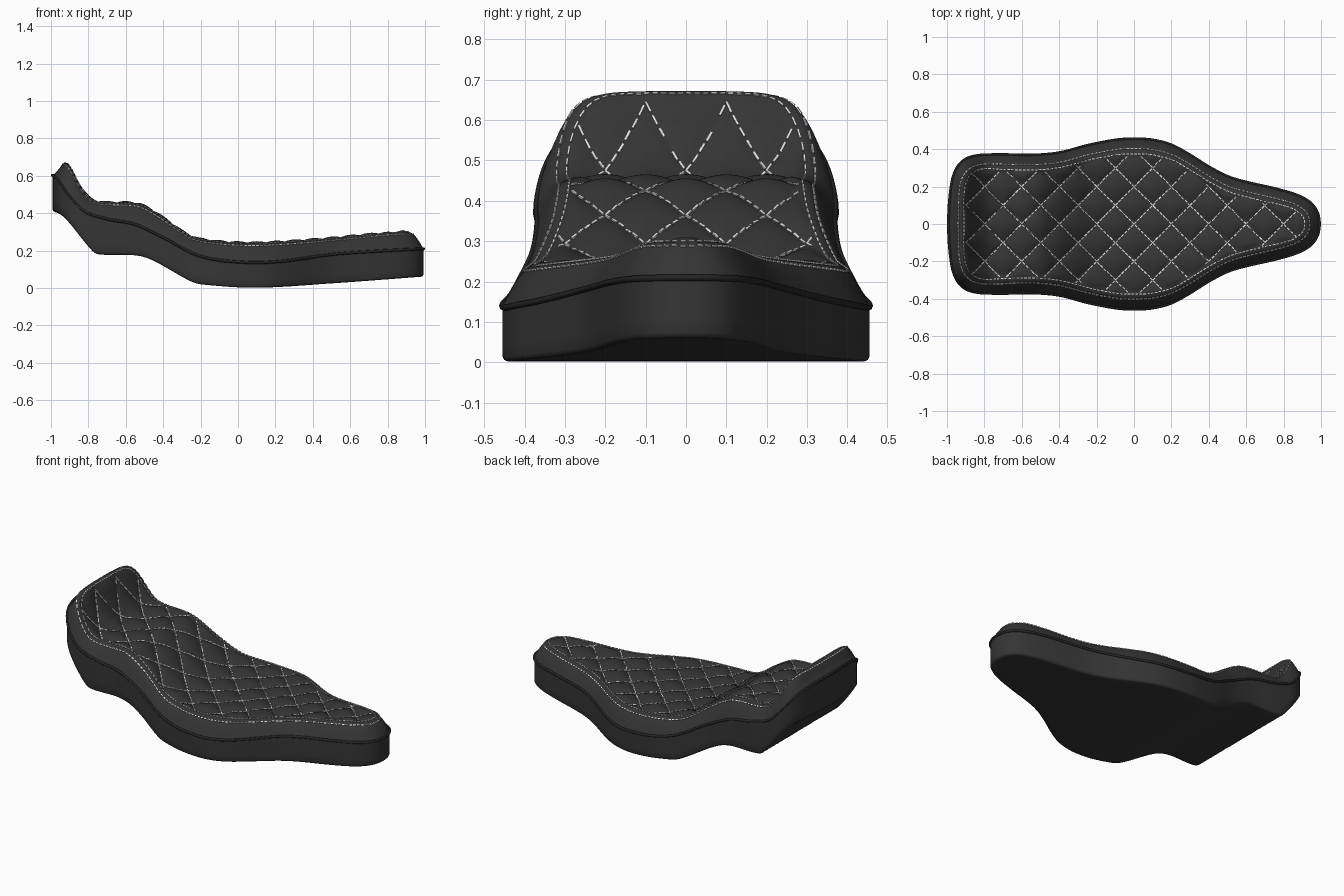
import bpy, bmesh, math
from mathutils import Vector
from mathutils.bvhtree import BVHTree

cube = bpy.data.objects.get("Cube")
if cube:
    bpy.data.objects.remove(cube, do_unlink=True)


def material(name, value):
    m = bpy.data.materials.new(name)
    m.use_nodes = True
    color = (value, value, value, 1)
    m.diffuse_color = color
    bsdf = m.node_tree.nodes["Principled BSDF"]
    bsdf.inputs["Base Color"].default_value = color
    bsdf.inputs["Roughness"].default_value = 0.6
    return m


leather = material("black_leather", 0.035)
trim = material("dark_piping", 0.018)
thread = material("white_thread", 0.75)


def curve(points):
    """Smooth function through (x, value) points, flat beyond the ends."""
    n = len(points)
    slope = []
    for i in range(n):
        a, b = points[max(i - 1, 0)], points[min(i + 1, n - 1)]
        slope.append((b[1] - a[1]) / (b[0] - a[0]))

    def f(x):
        x = min(max(x, points[0][0]), points[-1][0])
        i = 0
        while i < n - 2 and x > points[i + 1][0]:
            i += 1
        (x0, y0), (x1, y1) = points[i], points[i + 1]
        h = x1 - x0
        t = (x - x0) / h
        s = t * t * (3 - 2 * t)
        return (y0 + (y1 - y0) * s + h * t * (1 - t)
                * (slope[i] * (1 - t) - slope[i + 1] * t))
    return f


# Side profiles: crown of the cushion, piping seam and underside
top = curve([(-.96, .675), (-.93, .68), (-.9, .65), (-.86, .575), (-.82, .51),
             (-.78, .47), (-.72, .455), (-.55, .45), (-.48, .425), (-.38, .36),
             (-.28, .29), (-.2, .258), (.05, .238), (.4, .255), (.85, .297), (.95, .3)])
seam = curve([(-1, .61), (-.96, .575), (-.9, .49), (-.82, .41), (-.7, .37),
              (-.55, .34), (-.4, .27), (-.2, .17), (.05, .137), (.25, .145),
              (.5, .18), (.75, .198), (1, .21)])
bottom = curve([(-1, .41), (-.96, .402), (-.92, .37), (-.78, .2), (-.74, .18),
                (-.55, .175), (-.46, .15), (-.25, .035), (-.18, .018), (.1, .002),
                (.5, .025), (1, .062)])

# Half outline in plan, resampled evenly, then mirrored
half = [(-.992, 0), (-.987, .12), (-.968, .25), (-.925, .328), (-.85, .364),
        (-.72, .371), (-.55, .368), (-.4, .381), (-.25, .42), (-.1, .449),
        (0, .455), (.1, .449), (.2, .423), (.3, .37), (.4, .307), (.5, .255),
        (.6, .224), (.75, .19), (.87, .155), (.945, .112), (.982, .058), (.992, 0)]


def resample(path, step_count):
    lengths = [0]
    for a, b in zip(path, path[1:]):
        lengths.append(lengths[-1] + (b - a).length)
    out, j = [], 0
    for k in range(step_count + 1):
        s = lengths[-1] * k / step_count
        while j < len(path) - 2 and lengths[j + 1] < s:
            j += 1
        t = (s - lengths[j]) / max(lengths[j + 1] - lengths[j], 1e-9)
        out.append(path[j].lerp(path[j + 1], t))
    return out


fx = curve([(i, p[0]) for i, p in enumerate(half)])
fy = curve([(i, p[1]) for i, p in enumerate(half)])
fine = [Vector((fx(i / 20), fy(i / 20))) for i in range(20 * (len(half) - 1) + 1)]
side = resample(fine, 170)
outline = side + [Vector((p.x, -p.y)) for p in side[-2:0:-1]]
spine = [Vector((min(max(p.x, -.65), .86), 0)) for p in outline]
CROWN = 0.08


def inset(i, d):
    o, s = outline[i], spine[i]
    return o + (s - o) * min(d / (s - o).length, 1)


def cover_height(p, d):
    """Rounded shoulder outside the crown, pillowed diamonds inside it."""
    if d < CROWN:
        z0 = seam(p.x)
        return z0 + (top(p.x) - z0) * math.sin(d / CROWN * math.pi / 2)
    pillow = math.sqrt(abs(math.sin(math.pi * (p.x + p.y) / .2)
                           * math.sin(math.pi * (p.x - p.y) / .2)))
    fade = min((d - CROWN) / .03, 1)
    return top(p.x) + fade * (.026 * pillow - .014)


def lofted(name, rings, mat, closed=False):
    """Skin a list of rings that all follow the outline."""
    bm = bmesh.new()
    vs = [[bm.verts.new(p) for p in ring] for ring in rings]
    n = len(outline)
    pairs = list(zip(vs, vs[1:])) + ([(vs[-1], vs[0])] if closed else [])
    for a, b in pairs:
        for i in range(n):
            j = (i + 1) % n
            bm.faces.new((a[i], a[j], b[j], b[i]))
    bmesh.ops.remove_doubles(bm, verts=bm.verts, dist=1e-5)
    for f in bm.faces:
        f.smooth = True
    return finish(name, bm, mat)


def finish(name, bm, mat):
    me = bpy.data.meshes.new(name)
    bm.to_mesh(me)
    bm.free()
    me.materials.append(mat)
    ob = bpy.data.objects.new(name, me)
    bpy.context.collection.objects.link(ob)
    return ob


N = range(len(outline))

# Quilted cover: rings from the spine out to the seam
rings = []
for k in range(46, 0, -1):
    ring = []
    for i in N:
        d = CROWN + ((outline[i] - spine[i]).length - CROWN) * k / 46
        p = inset(i, d)
        ring.append((p.x, p.y, cover_height(p, d)))
    rings.append(ring)
for k in range(8, -1, -1):
    d = CROWN * k / 8
    rings.append([(*inset(i, d), cover_height(inset(i, d), d)) for i in N])
cover = lofted("quilted_cover", rings, leather)

# Base: upright side wall, small rounded lower edge, underside
rings = [[(*p, seam(p.x) + (bottom(p.x) + .012 - seam(p.x)) * t) for p in outline]
         for t in (0, .25, .5, .75, 1)]
rings.append([(*inset(i, .004), bottom(outline[i].x) + .003) for i in N])
for k in range(11):
    ring = []
    for i in N:
        p = inset(i, .012).lerp(spine[i], k / 10)
        ring.append((p.x, p.y, bottom(p.x)))
    rings.append(ring)
lofted("seat_base", rings, leather)

# Piping around the seam
R = 0.008
rings = []
for k in range(8):
    a = k * math.tau / 8
    rings.append([(*inset(i, -R * math.sin(a)), seam(outline[i].x) + R * math.cos(a))
                  for i in N])
lofted("seam_piping", rings, trim, closed=True)

# Stitches: short raised dashes dropped onto the cover
bm = bmesh.new()
bm.from_mesh(cover.data)
tree = BVHTree.FromBMesh(bm)
bm.free()


def drop(p):
    hit = tree.ray_cast(Vector((p.x, p.y, 2)), Vector((0, 0, -1)))
    return hit[0], hit[1]


def stitch(bm, a, b, width):
    (pa, na), (pb, nb) = drop(a), drop(b)
    if pa is None or pb is None:
        return
    up = (na + nb).normalized()
    across = up.cross(pb - pa).normalized() * width / 2
    low = [pa - across, pb - across, pb + across, pa + across]
    v = [bm.verts.new(p - up * .003) for p in low]
    v += [bm.verts.new(p + up * .004) for p in low]
    bm.faces.new(v[4:])
    for i in range(4):
        j = (i + 1) % 4
        bm.faces.new((v[i], v[j], v[j + 4], v[i + 4]))


# Two stitch rows along the border
bm = bmesh.new()
for d in (.054, .08):
    loop = [inset(i, d) for i in N]
    row = resample(loop + loop[:1], 210)
    for a, b in zip(row, row[1:]):
        stitch(bm, a, a.lerp(b, .68), .005)
finish("border_stitches", bm, thread)

# Diagonal stitch rows in the quilting grooves
bm = bmesh.new()
STEP = 0.2 / 12
for sign in (1, -1):
    for k in range(-7, 8):
        for m in range(-30, 30):
            y = m * STEP
            a = Vector((k * .2 + sign * y, y))
            b = a + Vector((sign, 1)) * STEP * .75
            mid = (a + b) / 2
            near = min(range(len(side)), key=lambda i: (side[i] - Vector((mid.x, abs(mid.y)))).length)
            gap = (side[near] - Vector((mid.x, abs(mid.y)))).length
            inside = abs(mid.y) < side[near].y and abs(mid.x) < .92
            if inside and gap > .088:
                stitch(bm, a, b, .006)
finish("quilt_stitches", bm, thread)
